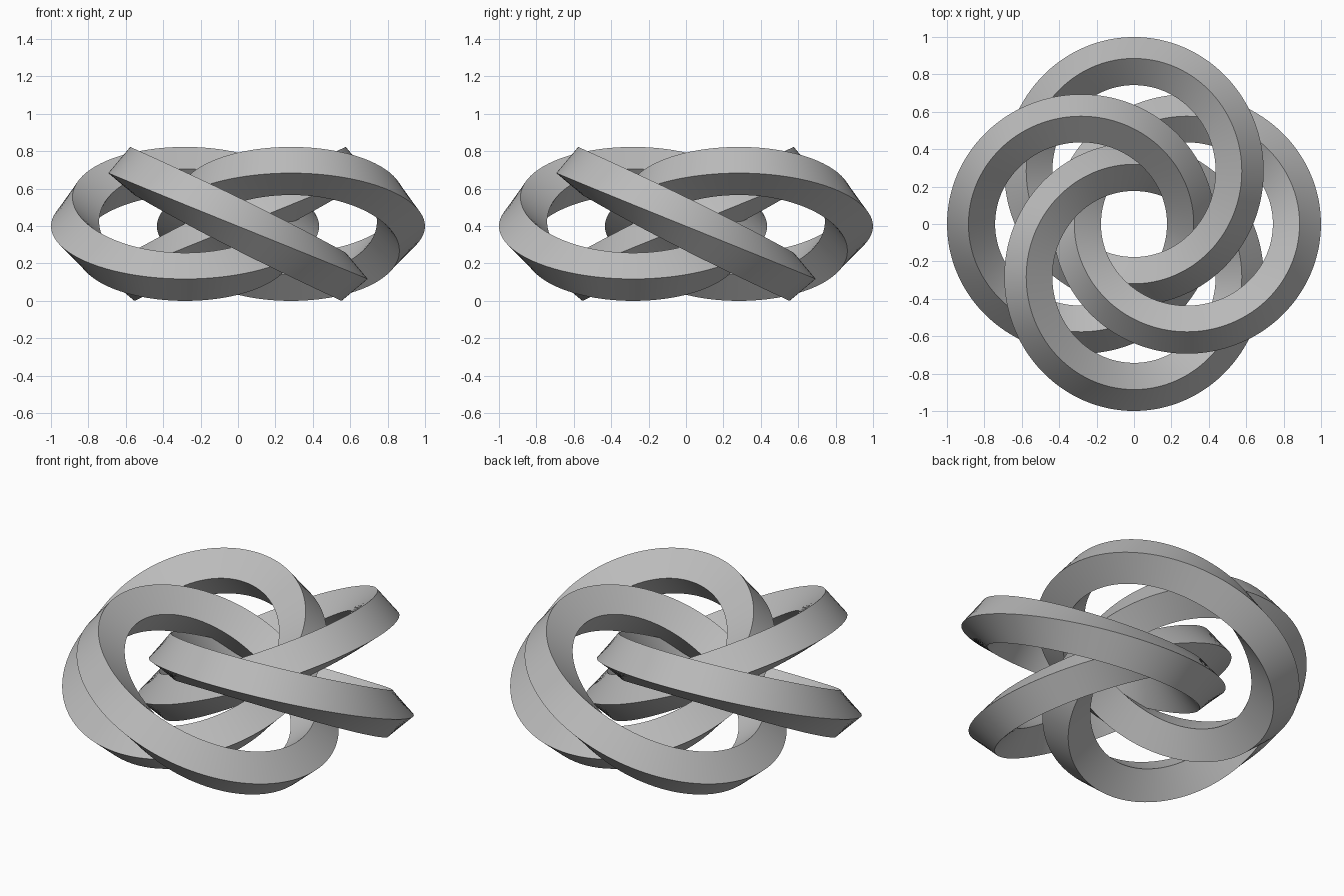
import bpy
import bmesh
from math import sin, cos, pi, radians
from mathutils import Vector, Matrix

cube = bpy.data.objects.get("Cube")
if cube:
    bpy.data.objects.remove(cube, do_unlink=True)

STEPS = 160          # sections along each ring
HALF_DIAGONAL = 0.129
LEAN = radians(5)    # slight roll of the square section
OFFSET = 0.283       # ring centre to model centre, also the rise of the tilt

grey = bpy.data.materials.new("mid grey")
grey.use_nodes = True
colour = (0.5, 0.5, 0.5, 1)
grey.diffuse_color = colour
grey.node_tree.nodes["Principled BSDF"].inputs["Base Color"].default_value = colour


def path_point(t):
    return Vector((-0.565 * sin(t), -OFFSET - 0.588 * cos(t), 0.4115 + OFFSET * sin(t)))


def square_section(t):
    """Four corners standing on edge, kept upright along the path."""
    centre = path_point(t)
    tangent = (path_point(t + 0.001) - path_point(t - 0.001)).normalized()
    out = tangent.cross(Vector((0, 0, 1))).normalized()
    if out.dot(centre - Vector((0, -OFFSET, centre.z))) < 0:
        out.negate()
    up = out.cross(tangent).normalized()
    if up.z < 0:
        up.negate()
    for k in range(4):
        a = k * pi / 2 - LEAN
        yield centre + HALF_DIAGONAL * (out * cos(a) + up * sin(a))


def make_ring(name, turn):
    bm = bmesh.new()
    loops = [[bm.verts.new(p) for p in square_section(2 * pi * i / STEPS)]
             for i in range(STEPS)]
    for i, loop in enumerate(loops):
        following = loops[(i + 1) % STEPS]
        for k in range(4):
            n = (k + 1) % 4
            bm.faces.new((loop[k], loop[n], following[n], following[k])).smooth = True
    # Keep the four long ridges crisp
    for i, loop in enumerate(loops):
        for a, b in zip(loop, loops[(i + 1) % STEPS]):
            bm.edges.get((a, b)).smooth = False
    bmesh.ops.recalc_face_normals(bm, faces=bm.faces)
    bm.transform(Matrix.Rotation(turn, 4, 'Z'))
    mesh = bpy.data.meshes.new(name)
    bm.to_mesh(mesh)
    bm.free()
    mesh.materials.append(grey)
    bpy.context.collection.objects.link(bpy.data.objects.new(name, mesh))


# Four linked, tilted rings around the vertical axis
for index, side in enumerate(("front", "left", "back", "right")):
    make_ring(side + "_ring", index * pi / 2)
